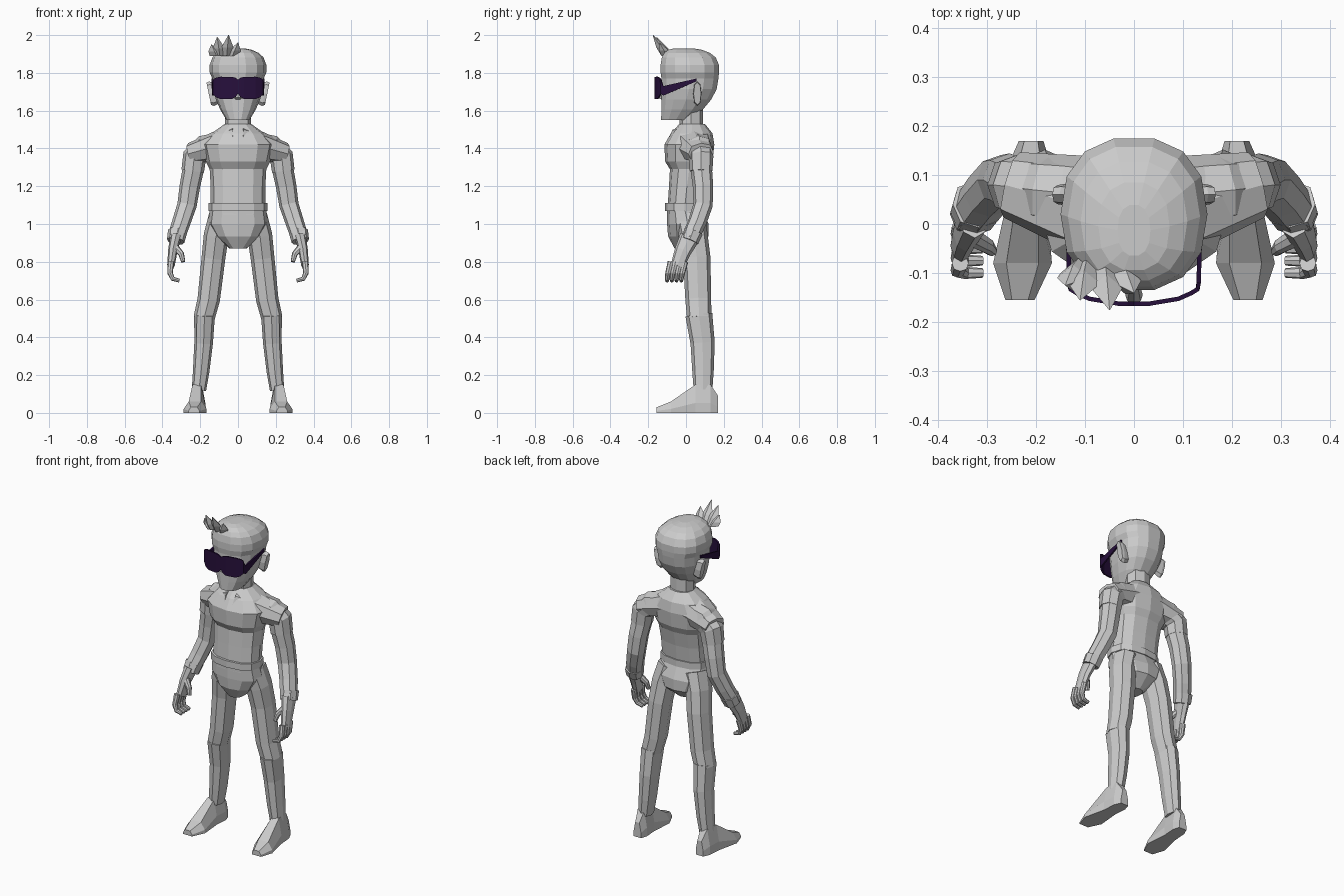
import bpy, bmesh
from math import sin, cos, pi, copysign, sqrt
from mathutils import Vector

default_cube = bpy.data.objects.get("Cube")
if default_cube:
    bpy.data.objects.remove(default_cube)


def make_material(name, colour):
    material = bpy.data.materials.new(name)
    material.use_nodes = True
    material.diffuse_color = (*colour, 1)
    shader = material.node_tree.nodes["Principled BSDF"]
    shader.inputs["Base Color"].default_value = (*colour, 1)
    return material


GREY = make_material("light grey", (.6, .6, .6))
PURPLE = make_material("dark purple", (.02, .005, .045))


def oval(center, side, depth, count=8, power=.85):
    """Closed ring of points; a power below one makes it squarer."""
    points = []
    for i in range(count):
        c, s = cos(2 * pi * i / count), sin(2 * pi * i / count)
        points.append(center + side * copysign(abs(c) ** power, c)
                      + depth * copysign(abs(s) ** power, s))
    return points


def loft(name, rings, material=GREY, mirror=False, closed=True):
    """Skin a row of closed rings, or of open strips."""
    bm = bmesh.new()
    rows = [[bm.verts.new(point) for point in ring] for ring in rings]
    count = len(rows[0])
    for lower, upper in zip(rows, rows[1:]):
        for i in range(count if closed else count - 1):
            j = (i + 1) % count
            bm.faces.new((lower[i], lower[j], upper[j], upper[i]))
    if closed:
        bm.faces.new(rows[0])
        bm.faces.new(rows[-1])
    bmesh.ops.recalc_face_normals(bm, faces=bm.faces)
    mesh = bpy.data.meshes.new(name)
    bm.to_mesh(mesh)
    bm.free()
    mesh.materials.append(material)
    part = bpy.data.objects.new(name, mesh)
    bpy.context.collection.objects.link(part)
    if mirror:
        part.modifiers.new("Mirror", 'MIRROR').use_mirror_merge = not closed
    return part


def stack(name, levels, count=12):
    """Upright part from levels of height, half width, front and back."""
    rings = []
    for height, width, front, back in levels:
        center = Vector((0, (front + back) / 2, height))
        depth = Vector((0, (back - front) / 2, 0))
        rings.append(oval(center, Vector((width, 0, 0)), depth, count))
    return loft(name, rings)


def limb(name, path, start, end, flat=1, mirror=True):
    """Tube along a path, its radius tapering evenly from start to end."""
    points = [Vector(point) for point in path]
    last = len(points) - 1
    rings = []
    for i, point in enumerate(points):
        along = (points[min(i + 1, last)] - points[max(i - 1, 0)]).normalized()
        side = Vector((0, 1, 0)).cross(along).normalized()
        radius = start + (end - start) * i / last
        rings.append(oval(point, side * radius, along.cross(side) * radius * flat))
    return loft(name, rings, mirror=mirror)


# Trunk and neck
stack("torso", [(1.05, .145, -.1, .08), (1.2, .145, -.09, .1), (1.29, .15, -.085, .12),
                (1.33, .17, -.11, .14), (1.42, .19, -.115, .15),
                (1.48, .14, -.08, .14), (1.53, .07, -.035, .1)])
stack("belt", [(height, .155, -.11, .095) for height in (1.07, 1.11)])
stack("pelvis", [(.87, .045, -.06, .05), (.935, .12, -.095, .12), (1, .16, -.1, .12), (1.07, .15, -.1, .09)])
stack("neck", [(height, .07, -.035, .09) for height in (1.5, 1.62)], count=8)

# Head: a jaw narrowing downwards and a fuller crown rounding off upwards
jaw = [(1.77 - .22 * t, .136 - .075 * t * t, -.133, .175 - .15 * t * t) for t in (1, .75, .5, .25, 0)]
crown = []
for t in (.2, .45, .7, .85, .95, 1):
    shrink = min(1, sqrt(1.05 - t ** 4))
    crown.append((1.77 + .16 * t, .15 * shrink, -.138 * sqrt(shrink), .178 * shrink))
stack("head", jaw + crown, count=14)
limb("nose", [(0, -.12, 1.73), (0, -.145, 1.665)], .01, .018, mirror=False)
loft("ear", [oval(Vector((x, .06, 1.69)), Vector((0, .022 * size, 0)), Vector((.012, 0, .065 * size)))
             for x, size in ((.11, .8), (.14, 1), (.155, .9))], mirror=True)

# Swept hair spikes above the forehead
for x, y, z in ((-.14, -.125, 1.95), (-.11, -.155, 1.99), (-.05, -.175, 2), (0, -.14, 1.96)):
    base, tip = Vector((x * .6 - .03, -.1, 1.89)), Vector((x, y, z))
    loft("hair_spike", [oval(base.lerp(tip, t), Vector((.036 * size, 0, 0)), Vector((0, .03 * size, 0)), count=4)
                        for t, size in ((0, 1), (.4, .9), (1, .04))])

# Visor: a curved lens, notched at the nose, with narrow tapered side arms
columns = []
for t in (0, .1, .25, .7, .9, 1):
    notch = (1 - 2 * t) ** 4
    columns.append((.13 * t, .03 * t ** 3 - .163, 1.66 + .03 * notch, 1.78 - .015 * notch))
columns += [(.132, -.12, 1.68, 1.73), (.137, .055, 1.755, 1.77)]
visor = loft("visor", [[(x, y, low), (x, y, high)] for x, y, low, high in columns],
             PURPLE, mirror=True, closed=False)
thickness = visor.modifiers.new("Thickness", 'SOLIDIFY')
thickness.thickness = .009
thickness.offset = 0

# Shoulders blending into the chest, then arms
limb("collar", [(0, .02, 1.43), (.12, .045, 1.41), (.25, .08, 1.375)], .1, .055, flat=1.25)
limb("shoulder", [(.1, .06, 1.41), (.18, .07, 1.4), (.23, .08, 1.355), (.24, .08, 1.28)], .075, .06)
limb("arm", [(.235, .08, 1.3), (.255, .09, 1.2), (.27, .09, 1.1), (.3, .06, 1.01), (.33, .02, .92)], .057, .046)
limb("cuff", [(.32, .04, .96), (.33, .02, .91)], .051, .047)

# Hands
limb("palm", [(.33, .02, .93), (.345, -.015, .86), (.355, -.045, .78)], .03, .02, flat=1.8)
for i in range(4):
    y = .025 * i - .08
    limb("finger", [(.355, y, .8), (.36, y - .015, .74), (.345, y - .02, .71), (.31, y - .02, .7)], .017, .01)
limb("thumb", [(.335, -.025, .88), (.3, -.045, .84), (.29, -.055, .8)], .02, .011)

# Legs
limb("thigh", [(.085, .02, 1.04), (.115, .038, .94), (.13, .057, .82), (.155, .065, .6), (.18, .07, .5)],
     .07, .056, flat=1.15)
limb("calf", [(.177, .068, .52), (.182, .088, .37), (.195, .09, .22), (.207, .09, .12)], .055, .038, flat=1.3)

# Feet: sections from heel to toe as depth, half width and height
sections = []
for y, width, height in ((.17, .025, .09), (.13, .04, .15), (.05, .04, .15), (-.08, .06, .06), (-.155, .03, .03)):
    center = .222 - .07 * y
    half = [(1, 0), (1, .35), (.55, 1)]
    outline = half + [(-across, up) for across, up in reversed(half)]
    sections.append([(center + width * across, y, height * up) for across, up in outline])
loft("foot", sections, mirror=True)
